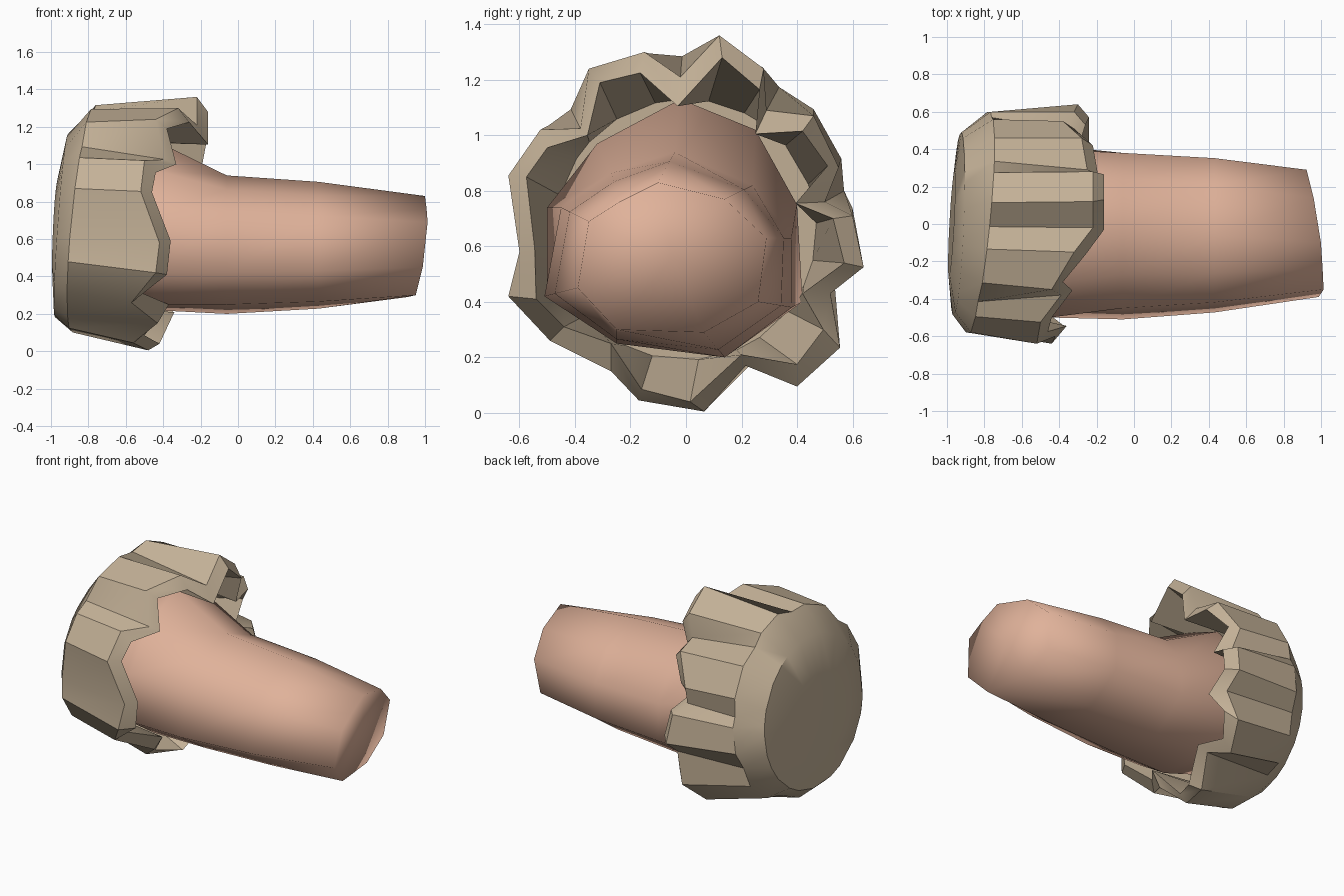
import bpy, bmesh, math

if "Cube" in bpy.data.objects:
    bpy.data.objects.remove(bpy.data.objects["Cube"])


def material(name, rgb):
    m = bpy.data.materials.new(name)
    m.diffuse_color = (*rgb, 1)
    m.use_nodes = True
    m.node_tree.nodes["Principled BSDF"].inputs["Base Color"].default_value = m.diffuse_color
    return m


tan = material("cap_tan", (0.55, 0.44, 0.31))
pink = material("nut_pink", (0.745, 0.445, 0.323))


def loft(name, rings, mat, start, end, angle):
    """Skin matching rings of points and close both ends with a fan."""
    bm = bmesh.new()
    loops = [[bm.verts.new(p) for p in r] for r in rings]
    n = len(rings[0])
    for a, b in zip(loops, loops[1:]):
        for i in range(n):
            j = (i + 1) % n
            bm.faces.new((a[i], a[j], b[j], b[i]))
    for loop, tip in ((loops[0], start), (loops[-1], end)):
        c = bm.verts.new(tip)
        for i in range(n):
            bm.faces.new((loop[i], loop[(i + 1) % n], c))
    bmesh.ops.recalc_face_normals(bm, faces=bm.faces)
    me = bpy.data.meshes.new(name)
    bm.to_mesh(me)
    bm.free()
    me.materials.append(mat)
    ob = bpy.data.objects.new(name, me)
    bpy.context.collection.objects.link(ob)
    bpy.ops.object.select_all(action='DESELECT')
    ob.select_set(True)
    bpy.context.view_layer.objects.active = ob
    bpy.ops.object.shade_smooth_by_angle(angle=math.radians(angle))
    return ob


# Ragged cap rim: outer y, z, x, then inner y, z
rim = [
    (.12, 1.36, -.22, .13, 1.28), (.28, 1.24, -.22, .265, 1.165),
    (.29, 1.09, -.25, .25, 1.005), (.46, 1.07, -.28, .42, 1.015),
    (.55, .885, -.38, .51, .89), (.50, .76, -.36, .395, .755),
    (.60, .71, -.32, .53, .70), (.64, .525, -.30, .57, .54),
    (.52, .43, -.30, .42, .43), (.555, .235, -.36, .495, .30),
    (.40, .095, -.43, .40, .175), (.215, .17, -.40, .20, .21),
    (.065, .005, -.48, .015, .04), (-.17, .045, -.56, -.16, .085),
    (-.27, .15, -.43, -.27, .25), (-.49, .26, -.57, -.44, .31),
    (-.64, .42, -.44, -.54, .41), (-.60, .58, -.42, -.545, .59),
    (-.64, .855, -.52, -.575, .85), (-.525, 1.02, -.50, -.50, .955),
    (-.38, 1.025, -.39, -.355, 1.0), (-.35, 1.24, -.44, -.31, 1.19),
    (-.15, 1.30, -.32, -.165, 1.225), (-.02, 1.21, -.22, -.03, 1.105),
]


def round_ring(cy, cz, r, x, dy, dz, keep=0.0):
    """Circle matching the rim directions, tilted in x, keeping some lobing."""
    ring = []
    for y, z, *_ in rim:
        a = math.atan2(z - .68, y)
        c, s = math.cos(a), math.sin(a)
        py, pz = cy + r * c, cz + r * s
        ring.append((x + dy * c + dz * s, py + keep * (y - py), pz + keep * (z - pz)))
    return ring


outer = [(x, y, z) for y, z, x, _, _ in rim]
inner = [(x + .06, y, z) for _, _, x, y, z in rim]
loft("cap", [
    round_ring(0, .64, .28, -.975, .015, .012),
    round_ring(0, .67, .49, -.945, .02, .035),
    round_ring(.01, .72, .59, -.83, .06, .06, .25),
    outer, inner,
    round_ring(0, .66, .47, -.76, .02, .02)],
    tan, (-.965, 0, .62), (-.76, 0, .66), 35)

# Nut cross-sections as y, z outlines
base = [(-.02, 1.13), (.25, 1.02), (.40, .75), (.42, .40), (.14, .22),
        (-.25, .25), (-.50, .42), (-.50, .74), (-.32, .97)]
neck = [(-.04, .94), (.24, .82), (.38, .63), (.38, .38), (.14, .20),
        (-.25, .25), (-.51, .42), (-.45, .74), (-.27, .865)]
tip = [(-.10, .83), (.14, .77), (.29, .63), (.26, .40), (.065, .29),
       (-.25, .30), (-.39, .45), (-.35, .69), (-.24, .76)]


def tip_x(y, z):
    return .95 - .13 * y + .13 * (z - .55)


# Slightly bulged body between neck and tip
belly = [(a * .62 + c * .38 + .07 * (a - c), b * .62 + d * .38 + .07 * (b - d))
         for (a, b), (c, d) in zip(neck, tip)]
loft("nut", [
    [(-.75, y * .85, .65 + (z - .65) * .8) for y, z in base],
    [(-.45, y, z) for y, z in base],
    [(-.06, y, z) for y, z in neck],
    [(.43, y, z) for y, z in belly],
    [(tip_x(y, z), y, z) for y, z in tip]],
    pink, (-.75, 0, .65), (.965, -.05, .56), 120)
